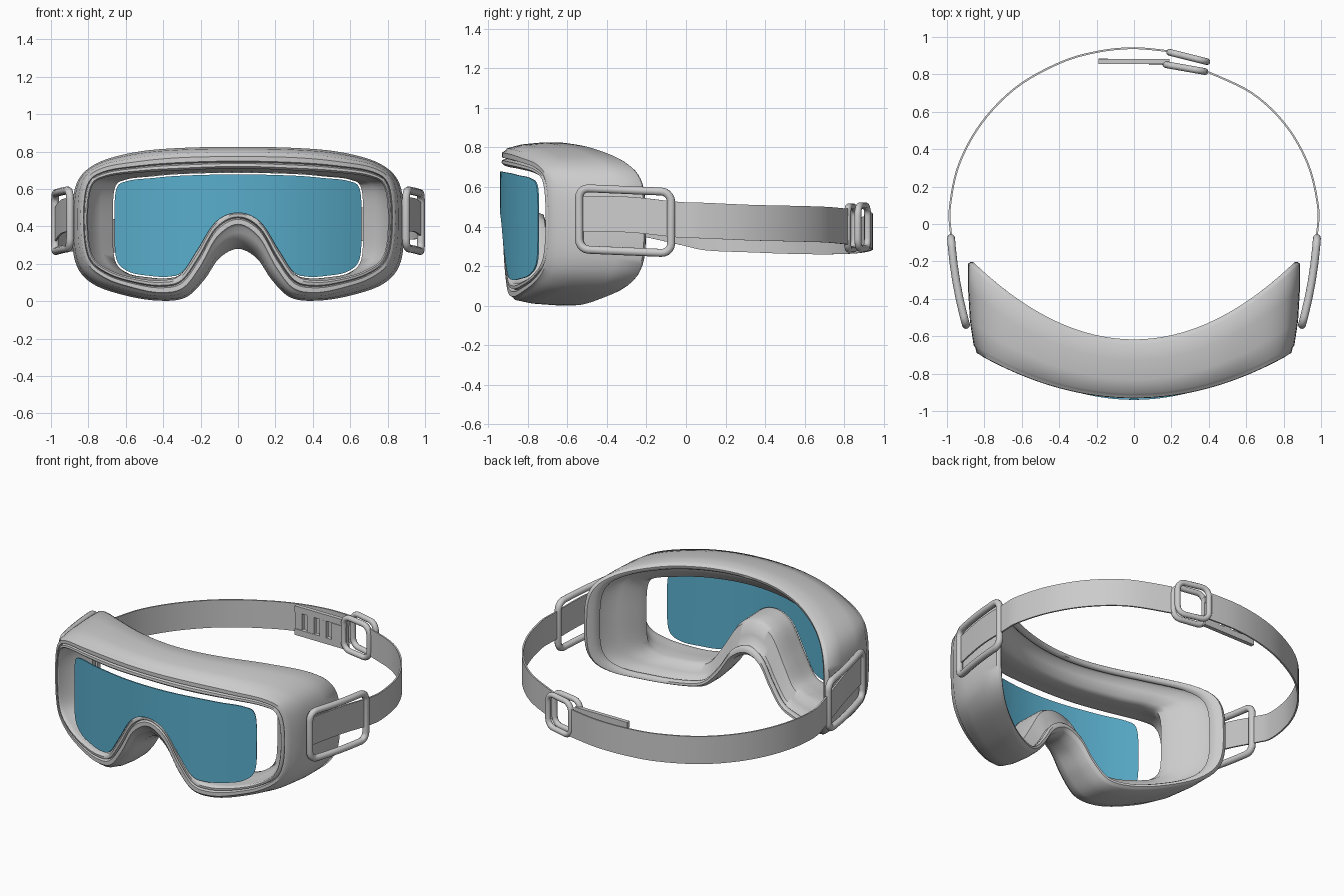
import bpy, bmesh, math
from mathutils import Vector

if "Cube" in bpy.data.objects:
    bpy.data.objects.remove(bpy.data.objects["Cube"])

# Half outlines (x, z), from top centre round to the nose bridge
BODY = [(0, .825), (.3, .82), (.55, .797), (.76, .735), (.865, .625), (.887, .42), (.87, .21),
        (.78, .095), (.6, .03), (.42, .003), (.28, .02), (.18, .115), (.1, .23), (0, .28)]
FRONT_OUT = [(0, .785), (.3, .78), (.53, .758), (.735, .718), (.828, .63), (.848, .42), (.82, .22),
             (.72, .12), (.55, .06), (.41, .035), (.29, .06), (.2, .17), (.11, .33), (0, .4)]
FRONT_IN = [(0, .71), (.3, .70), (.52, .688), (.7, .665), (.782, .61), (.802, .42), (.775, .24),
            (.67, .16), (.52, .12), (.4, .113), (.31, .14), (.22, .27), (.12, .43), (0, .48)]
WAIST = [(0, .687), (.3, .68), (.46, .667), (.6, .65), (.66, .6), (.668, .4), (.658, .22),
         (.59, .15), (.48, .128), (.38, .123), (.3, .15), (.22, .27), (.12, .425), (0, .475)]


def spline(pts, steps, closed):
    """Catmull-Rom sampling of a list of points."""
    pts = [Vector(p) for p in pts]
    n = len(pts)
    get = (lambda i: pts[i % n]) if closed else (lambda i: pts[min(max(i, 0), n - 1)])
    out = []
    for i in range(n if closed else n - 1):
        a, b, c, d = (get(i + k) for k in (-1, 0, 1, 2))
        for k in range(steps):
            t = k / steps
            out.append(.5 * (2 * b + (c - a) * t + (2 * a - 5 * b + 4 * c - d) * t * t
                             + (3 * b - a - 3 * c + d) * t ** 3))
    return out if closed else out + [pts[-1]]


def outline(half):
    return spline(half + [(-x, z) for x, z in half[-2:0:-1]], 6, True)


def finish(name, bm, angle=40, thickness=0):
    bmesh.ops.recalc_face_normals(bm, faces=bm.faces)
    me = bpy.data.meshes.new(name)
    bm.to_mesh(me)
    bm.free()
    ob = bpy.data.objects.new(name, me)
    bpy.context.collection.objects.link(ob)
    bpy.ops.object.select_all(action='DESELECT')
    ob.select_set(True)
    bpy.context.view_layer.objects.active = ob
    if thickness:
        m = ob.modifiers.new("thickness", 'SOLIDIFY')
        m.thickness, m.offset = thickness, 0
        bpy.ops.object.modifier_apply(modifier=m.name)
    bpy.ops.object.shade_smooth_by_angle(angle=math.radians(angle))
    return ob


# Goggle frame: rings lofted round the section (outline A, outline B, mix, depth 0-1, y shift)
SECTIONS = [
    (FRONT_OUT, BODY, 0, .03, 0), (FRONT_OUT, BODY, .25, .05, 0), (FRONT_OUT, BODY, .75, .3, 0),
    (FRONT_OUT, BODY, 1, .65, 0), (FRONT_OUT, BODY, 1, .94, 0),
    (BODY, WAIST, .05, .98, 0), (BODY, WAIST, .12, 1, .008), (BODY, WAIST, .24, 1, .006),
    (BODY, WAIST, .31, .97, 0), (BODY, WAIST, .31, .93, 0), (BODY, WAIST, .22, .89, 0),
    (BODY, WAIST, .27, .82, 0), (BODY, WAIST, .55, .76, 0), (BODY, WAIST, .92, .68, 0),
    (BODY, WAIST, 1, .56, 0), (WAIST, FRONT_IN, .5, .3, 0), (WAIST, FRONT_IN, 1, .06, 0),
    (FRONT_OUT, FRONT_IN, 1, 0, 0), (FRONT_OUT, FRONT_IN, .85, 0, -.012),
    (FRONT_OUT, FRONT_IN, .65, 0, -.01), (FRONT_OUT, FRONT_IN, .56, 0, .012),
    (FRONT_OUT, FRONT_IN, .47, 0, -.01), (FRONT_OUT, FRONT_IN, .15, 0, -.01)]
bm = bmesh.new()
rings = []
for a, b, mix, depth, dy in SECTIONS:
    ring = []
    for p, q in zip(outline(a), outline(b)):
        x, z = p.lerp(q, mix)
        front, back = -.92 + .34 * x * x, -.625 + .56 * x * x
        ring.append(bm.verts.new((x, front + depth * (back - front) + dy, z)))
    rings.append(ring)
for r, s in zip(rings, rings[1:] + rings[:1]):
    for i in range(len(r)):
        j = (i + 1) % len(r)
        bm.faces.new((r[i], r[j], s[j], s[i]))
finish("goggle_frame", bm, 50)

# Lens: flat outline sliced into columns, then bent round the face
bm = bmesh.new()
bm.faces.new([bm.verts.new((p.x * .985, 0, .4 + (p.y - .4) * .97)) for p in outline(WAIST)])
for k in range(-15, 16):
    bmesh.ops.bisect_plane(bm, geom=bm.verts[:] + bm.edges[:] + bm.faces[:],
                           plane_co=(k * .04, 0, 0), plane_no=(1, 0, 0))
for v in bm.verts:
    v.co.y = -.936 + .44 * v.co.x ** 2
lens = finish("lens", bm, 40, .008)
blue = bpy.data.materials.new("lens_blue")
blue.diffuse_color = (.1, .42, .6, 1)
blue.use_nodes = True
blue.node_tree.nodes["Principled BSDF"].inputs["Base Color"].default_value = blue.diffuse_color
lens.data.materials.append(blue)


# Elastic straps: ribbons along (x, y, centre height)
def ribbon(name, path, half):
    bm = bmesh.new()
    rows = [[bm.verts.new((p.x, p.y, p.z + h)) for h in (-half, half)]
            for p in spline(path, 6, False)]
    for a, b in zip(rows, rows[1:]):
        bm.faces.new((a[0], b[0], b[1], a[1]))
    finish(name, bm, 40, .01)


ribbon("strap_right", [(.897, -.52, .465), (.945, -.28, .46), (.98, -.04, .435), (.983, .1, .43),
                       (.93, .32, .42), (.81, .53, .415), (.63, .70, .41), (.39, .815, .4)], .09)
ribbon("strap_left", [(-.897, -.52, .465), (-.945, -.28, .45), (-.98, -.04, .4), (-.983, .1, .37),
                      (-.935, .32, .36), (-.815, .54, .352), (-.63, .73, .35), (-.4, .86, .355),
                      (-.2, .92, .365), (0, .94, .375), (.2, .922, .385)], .09)


# Buckles: round wire bent along a rounded rectangle between two plan points
def buckle(name, start, end, z0, z1, wire, bow=0, tilt=0):
    a, b = Vector(start), Vector(end)
    side = Vector((b.y - a.y, a.x - b.x)).normalized()
    length, r = (b - a).length, .05
    pts = []
    for cx, cz, a0 in ((length - r, z1 - r, 0), (r, z1 - r, 90), (r, z0 + r, 180), (length - r, z0 + r, 270)):
        for k in range(6):
            t = math.radians(a0 + k * 18)
            pts.append((cx + r * math.cos(t), cz + r * math.sin(t)))
    # extra points on the long bars so they can follow the bow
    bars = [(length * f, z1) for f in (.7, .5, .3)], [(length * f, z0) for f in (.3, .5, .7)]
    pts = pts[:6] + bars[0] + pts[6:18] + bars[1] + pts[18:]
    cu = bpy.data.curves.new(name, 'CURVE')
    cu.dimensions, cu.bevel_depth, cu.bevel_resolution = '3D', wire, 3
    sp = cu.splines.new('POLY')
    sp.points.add(len(pts) - 1)
    sp.use_cyclic_u = True
    for q, (u, z) in zip(sp.points, pts):
        f = u / length
        p = a.lerp(b, f) + side * bow * 4 * f * (1 - f)
        q.co = (p.x, p.y, z - tilt * (f - .5), 1)
    sp.use_smooth = True
    bpy.context.collection.objects.link(bpy.data.objects.new(name, cu))


for s, label in ((1, "right"), (-1, "left")):
    buckle("side_buckle_" + label, (s * .898, -.54), (s * .978, -.075), .275, .585, .021, s * .012, .02)
buckle("back_buckle_outer", (.19, .918), (.39, .868), .29, .505, .018)
buckle("back_buckle_inner", (.17, .852), (.38, .815), .285, .5, .018)


# Adjuster tab: slotted plate made of rails and bars
def bar(bm, x0, x1, z0, z1, thick=.026):
    y = .868 - .03 * (x0 + x1) / 2
    for v in bmesh.ops.create_cube(bm, size=1)["verts"]:
        v.co = ((x0 + x1) / 2 + v.co.x * (x1 - x0), y + v.co.y * thick,
                (z0 + z1) / 2 + v.co.z * (z1 - z0))


bm = bmesh.new()
for z in (.28, .43):
    bar(bm, -.19, .19, z, z + .04)
for x in (-.19, -.1, -.01, .08):
    bar(bm, x, x + (.11 if x > .05 else .05), .32, .43)
finish("adjuster_tab", bm)
